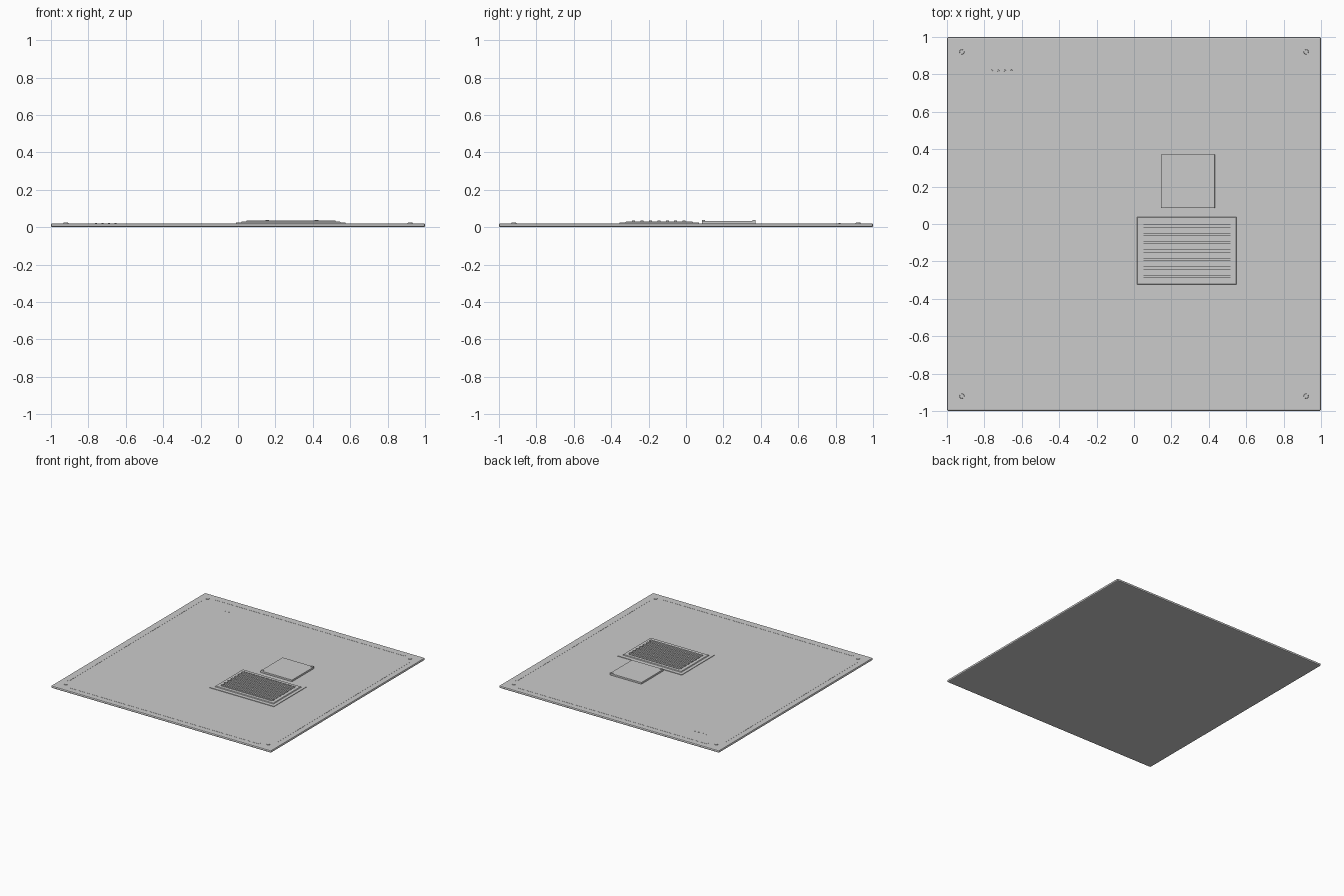
import bpy, bmesh
from mathutils import Matrix, Vector

if "Cube" in bpy.data.objects:
    bpy.data.objects.remove(bpy.data.objects["Cube"])


def box(name, x0, x1, y0, y1, z0, z1, bevel=0.0):
    """Box given by its extents, optionally with softened edges."""
    bm = bmesh.new()
    size = (x1 - x0, y1 - y0, z1 - z0)
    mid = Vector(((x0 + x1) / 2, (y0 + y1) / 2, (z0 + z1) / 2))
    bmesh.ops.create_cube(bm, size=1, matrix=Matrix.Translation(mid) @ Matrix.Diagonal((*size, 1)))
    return finish(name, bm, bevel)


def finish(name, bm, bevel=0.0):
    bmesh.ops.recalc_face_normals(bm, faces=bm.faces)
    mesh = bpy.data.meshes.new(name)
    bm.to_mesh(mesh)
    bm.free()
    ob = bpy.data.objects.new(name, mesh)
    bpy.context.collection.objects.link(ob)
    if bevel:
        mod = ob.modifiers.new("soft_edges", 'BEVEL')
        mod.width = bevel
        mod.segments = 2
    return ob


def frame(name, x0, x1, y0, y1, wx, wy, z0, z1, slope=0.0):
    """Open rectangular frame; the outer wall leans in by slope."""
    bm = bmesh.new()
    loops = []
    for dx, dy, z in ((0, 0, z0), (slope, slope, z1), (wx, wy, z1), (wx, wy, z0)):
        loops.append([bm.verts.new(p) for p in (
            (x0 + dx, y0 + dy, z), (x1 - dx, y0 + dy, z),
            (x1 - dx, y1 - dy, z), (x0 + dx, y1 - dy, z))])
    for i in range(4):
        a, b = loops[i], loops[(i + 1) % 4]
        for j in range(4):
            k = (j + 1) % 4
            bm.faces.new((a[j], a[k], b[k], b[j]))
    return finish(name, bm)


def disc(name, x, y, r, z0, z1, sides=12):
    bm = bmesh.new()
    bmesh.ops.create_cone(bm, cap_ends=True, segments=sides, radius1=r, radius2=r * 0.8,
                          depth=z1 - z0, matrix=Matrix.Translation((x, y, (z0 + z1) / 2)))
    return finish(name, bm)


TOP = 0.02

# Main slab with softened rim
box("floor_plate", -1, 1, -1, 1, 0, TOP, 0.008)

# Thin edge trims and corner bolts
for s in (-1, 1):
    a, b = sorted((s * 0.935, s * 0.955))
    box("side_trim", a, b, -0.86, 0.86, TOP - 0.005, TOP + 0.001)
    box("end_trim", -0.86, 0.86, a, b, TOP - 0.005, TOP + 0.001)
    for t in (-1, 1):
        disc("corner_bolt", s * 0.92, t * 0.92, 0.015, TOP - 0.005, TOP + 0.004)

# Vent: low flange, raised frame and slats
box("vent_flange", -0.01, 0.575, -0.355, 0.07, TOP - 0.005, 0.024)
frame("vent_frame", 0.015, 0.55, -0.325, 0.04, 0.035, 0.03, 0.022, 0.030, 0.005)
for i in range(7):
    y = -0.28 + i * 0.045
    box("vent_slat", 0.045, 0.52, y - 0.008, y + 0.008, 0.022, 0.035)

# Square hatch with two corner catches
box("hatch", 0.145, 0.432, 0.085, 0.372, TOP - 0.005, 0.034, 0.002)
for x, y in ((0.157, 0.094), (0.42, 0.363)):
    box("hatch_catch", x - 0.01, x + 0.01, y - 0.008, y + 0.008, 0.03, 0.038)

# Small surface studs
for i in range(4):
    disc("stud", -0.76 + i * 0.035, 0.82, 0.006, TOP - 0.003, TOP + 0.002, 8)
